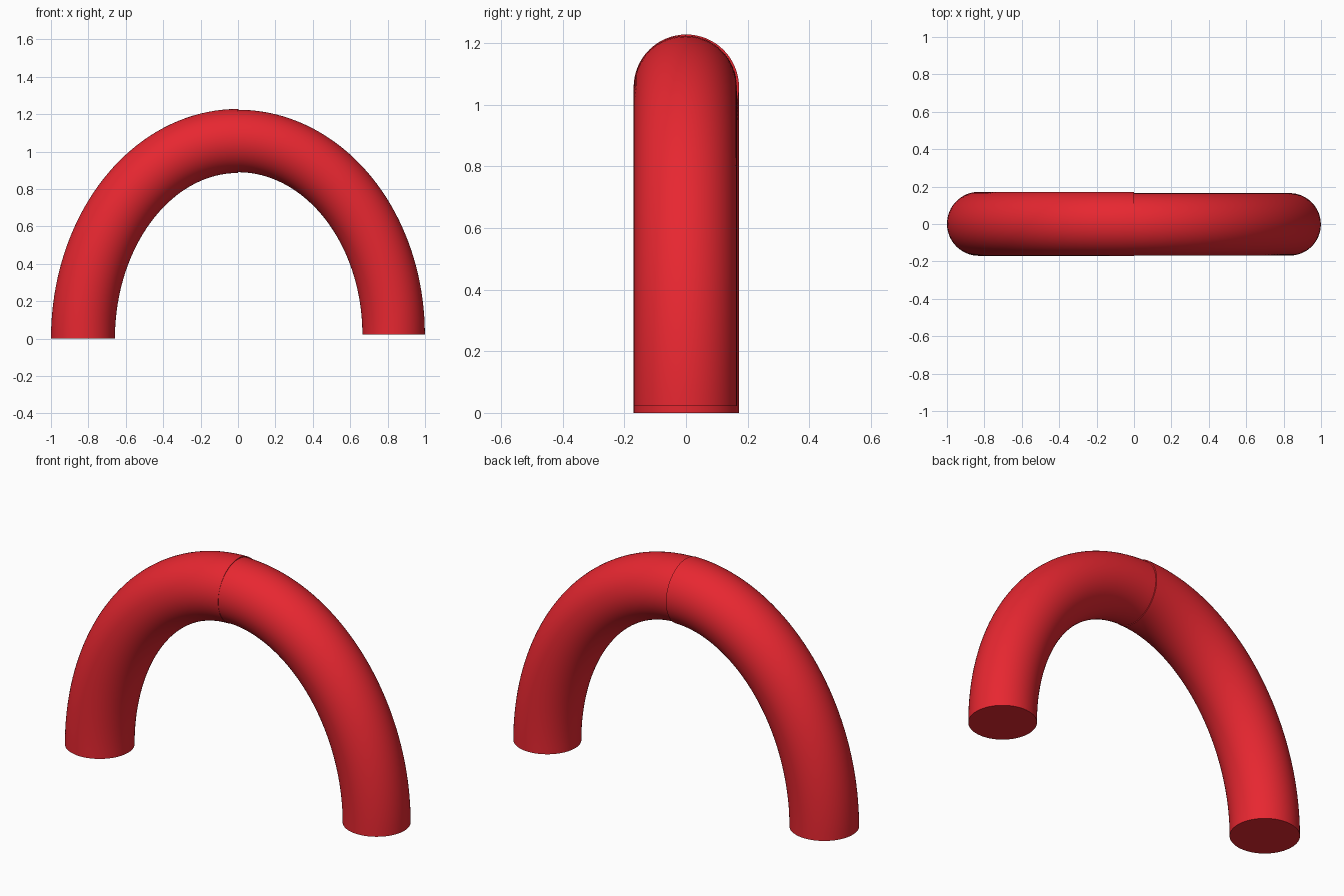
import bpy, bmesh
from math import sin, cos, pi, radians
from mathutils import Vector

if "Cube" in bpy.data.objects:
    bpy.data.objects.remove(bpy.data.objects["Cube"])

red = bpy.data.materials.new("red")
red.diffuse_color = (0.8, 0.02, 0.03, 1)
red.use_nodes = True
red.node_tree.nodes["Principled BSDF"].inputs["Base Color"].default_value = red.diffuse_color

STEPS, SIDES = 40, 64


def quarter_tube(name, side, radius, a, z0, y):
    """Round tube swept along a quarter ellipse from the foot to the crown."""
    b = 1.057 - z0
    bm = bmesh.new()
    rings = []
    for i in range(STEPS + 1):
        t = pi / 2 * i / STEPS
        centre = Vector((side * a * cos(t), y, z0 + b * sin(t)))
        normal = Vector((side * b * cos(t), 0, a * sin(t))).normalized()
        ring = []
        for j in range(SIDES):
            u = 2 * pi * j / SIDES
            ring.append(bm.verts.new(centre + normal * radius * cos(u)
                                     + Vector((0, radius * sin(u), 0))))
        rings.append(ring)
    for r0, r1 in zip(rings, rings[1:]):
        for j in range(SIDES):
            k = (j + 1) % SIDES
            bm.faces.new((r0[j], r0[k], r1[k], r1[j]))
    # flat end caps
    bm.faces.new(rings[0])
    bm.faces.new(rings[-1])
    bmesh.ops.recalc_face_normals(bm, faces=bm.faces)
    mesh = bpy.data.meshes.new(name)
    bm.to_mesh(mesh)
    bm.free()
    mesh.materials.append(red)
    obj = bpy.data.objects.new(name, mesh)
    bpy.context.collection.objects.link(obj)
    bpy.ops.object.select_all(action='DESELECT')
    obj.select_set(True)
    bpy.context.view_layer.objects.active = obj
    bpy.ops.object.shade_smooth_by_angle(angle=radians(35))


# Left half is slightly thicker and reaches the ground; right half stops just above it
quarter_tube("arch_left_half", -1, 0.171, 0.829, 0.0, 0.001)
quarter_tube("arch_right_half", 1, 0.167, 0.832, 0.022, -0.002)
